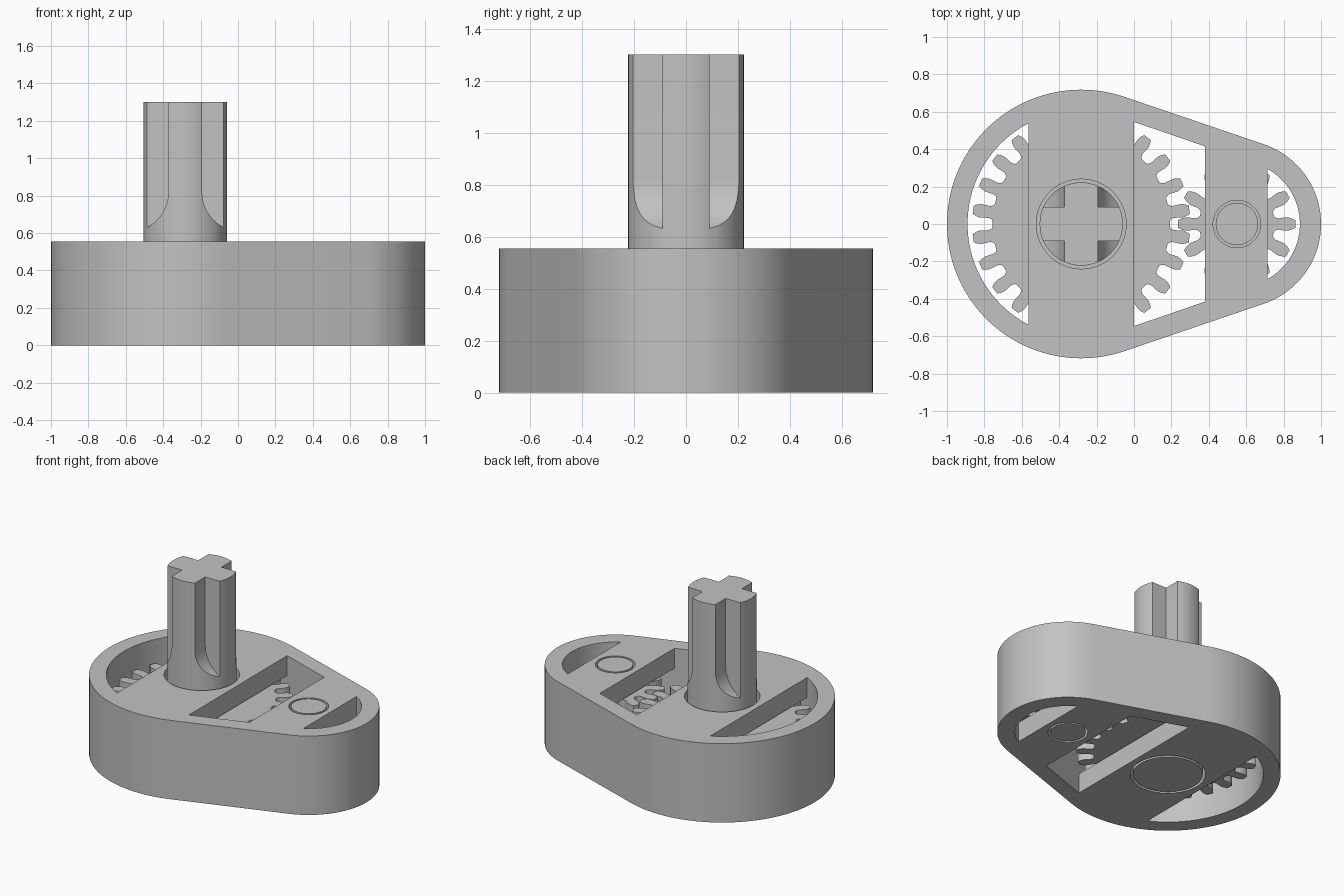
import bpy, bmesh, math

if "Cube" in bpy.data.objects:
    bpy.data.objects.remove(bpy.data.objects["Cube"])

BIG_X, SMALL_X = -0.282, 0.55      # the two gear axes
HEIGHT = 0.555
PLATE = 0.14                       # thickness of the bridge plates

grey = bpy.data.materials.new("light grey")
grey.diffuse_color = (0.54, 0.54, 0.54, 1)
grey.use_nodes = True
grey.node_tree.nodes["Principled BSDF"].inputs["Base Color"].default_value = grey.diffuse_color


def prism(name, pts, lo, hi, axis="z"):
    """Extrude a closed outline between lo and hi along z or y."""
    put = (lambda a, b, t: (a, b, t)) if axis == "z" else (lambda a, b, t: (a, t, b))
    bm = bmesh.new()
    rings = [[bm.verts.new(put(a, b, t)) for a, b in pts] for t in (lo, hi)]
    n = len(pts)
    for ring in rings:
        bm.faces.new(ring)
    for i in range(n):
        j = (i + 1) % n
        bm.faces.new((rings[0][i], rings[0][j], rings[1][j], rings[1][i]))
    bmesh.ops.recalc_face_normals(bm, faces=bm.faces)
    mesh = bpy.data.meshes.new(name)
    bm.to_mesh(mesh)
    bm.free()
    mesh.materials.append(grey)
    obj = bpy.data.objects.new(name, mesh)
    bpy.context.collection.objects.link(obj)
    return obj


def arc(cx, cy, r, a0, a1, n):
    return [(cx + r * math.cos(a0 + (a1 - a0) * i / n),
             cy + r * math.sin(a0 + (a1 - a0) * i / n)) for i in range(n + 1)]


def circle(cx, r, n=64):
    return arc(cx, 0, r, 0, 2 * math.pi, n)[:-1]


def rect(x0, x1, y0, y1):
    return [(x0, y0), (x1, y0), (x1, y1), (x0, y1)]


def combine(obj, tool, operation):
    """Apply a boolean and delete the tool."""
    mod = obj.modifiers.new("cut", "BOOLEAN")
    mod.operation, mod.solver, mod.object = operation, "EXACT", tool
    bpy.context.view_layer.objects.active = obj
    bpy.ops.object.modifier_apply(modifier=mod.name)
    bpy.data.objects.remove(tool)


def egg(r_big, r_small):
    """Two circles joined by their tangent lines."""
    t = math.acos((r_big - r_small) / (SMALL_X - BIG_X))
    return (arc(SMALL_X, 0, r_small, -t, t, 48)
            + arc(BIG_X, 0, r_big, t, 2 * math.pi - t, 80))


def gear(cx, teeth, phase, flank):
    """flank lists (radius, half width) from root to tip."""
    pts = []
    for k in range(teeth):
        a = phase + 2 * math.pi * k / teeth
        sides = [(r, -w) for r, w in flank] + [(r, w) for r, w in reversed(flank)]
        for r, w in sides:
            b = a + math.asin(w / r)
            pts.append((cx + r * math.cos(b), r * math.sin(b)))
    return pts


# Housing: hollow egg with two bridges, top and bottom
housing = prism("housing", egg(0.718, 0.45), 0, HEIGHT)
hollow = prism("hollow_cutter", egg(0.608, 0.337), -0.1, HEIGHT + 0.1)
for x0, x1 in ((-0.565, 0.0), (0.38, 0.715)):
    for z0, z1 in ((-1, PLATE), (HEIGHT - PLATE, 2)):
        combine(hollow, prism("bridge", rect(x0, x1, -1, 1), z0, z1), "DIFFERENCE")
combine(housing, hollow, "DIFFERENCE")
for cx, r in ((BIG_X, 0.24), (SMALL_X, 0.127)):
    combine(housing, prism("bearing_hole", circle(cx, r), -0.2, 1), "DIFFERENCE")

# Output shaft with four run-out notches that leave a cross
shaft = prism("large_gear_and_shaft", circle(BIG_X, 0.2225), 0, 1.3)
notch = [(0.09, 1.5)] + arc(0.304, 0.82, 0.214, math.pi, 1.5 * math.pi, 16) + [(0.304, 1.5)]
for sx in (1, -1):
    for sy in (1, -1):
        tool = prism("notch", [(BIG_X + sx * a, z) for a, z in notch],
                     min(sy * 0.09, sy * 0.3), max(sy * 0.09, sy * 0.3), "y")
        combine(shaft, tool, "DIFFERENCE")

# Large gear joined to the shaft
big = gear(BIG_X, 24, math.pi / 24,
           [(0.474, 0.048), (0.48, 0.038), (0.495, 0.032), (0.52, 0.034), (0.545, 0.036),
            (0.565, 0.031), (0.583, 0.022)])
combine(shaft, prism("gear", big, 0.155, 0.40), "UNION")

# Small gear joined to its pin
pin = prism("small_gear_and_pin", circle(SMALL_X, 0.113), 0, HEIGHT)
small = gear(SMALL_X, 12, 0,
             [(0.203, 0.042), (0.21, 0.034), (0.225, 0.03), (0.25, 0.034), (0.272, 0.036),
              (0.295, 0.030), (0.315, 0.02)])
combine(pin, prism("gear", small, 0.155, 0.40), "UNION")

# Smooth round walls, keep hard edges
bpy.ops.object.select_all(action="DESELECT")
for obj in (housing, shaft, pin):
    obj.select_set(True)
bpy.context.view_layer.objects.active = housing
bpy.ops.object.shade_smooth_by_angle(angle=math.radians(25))
